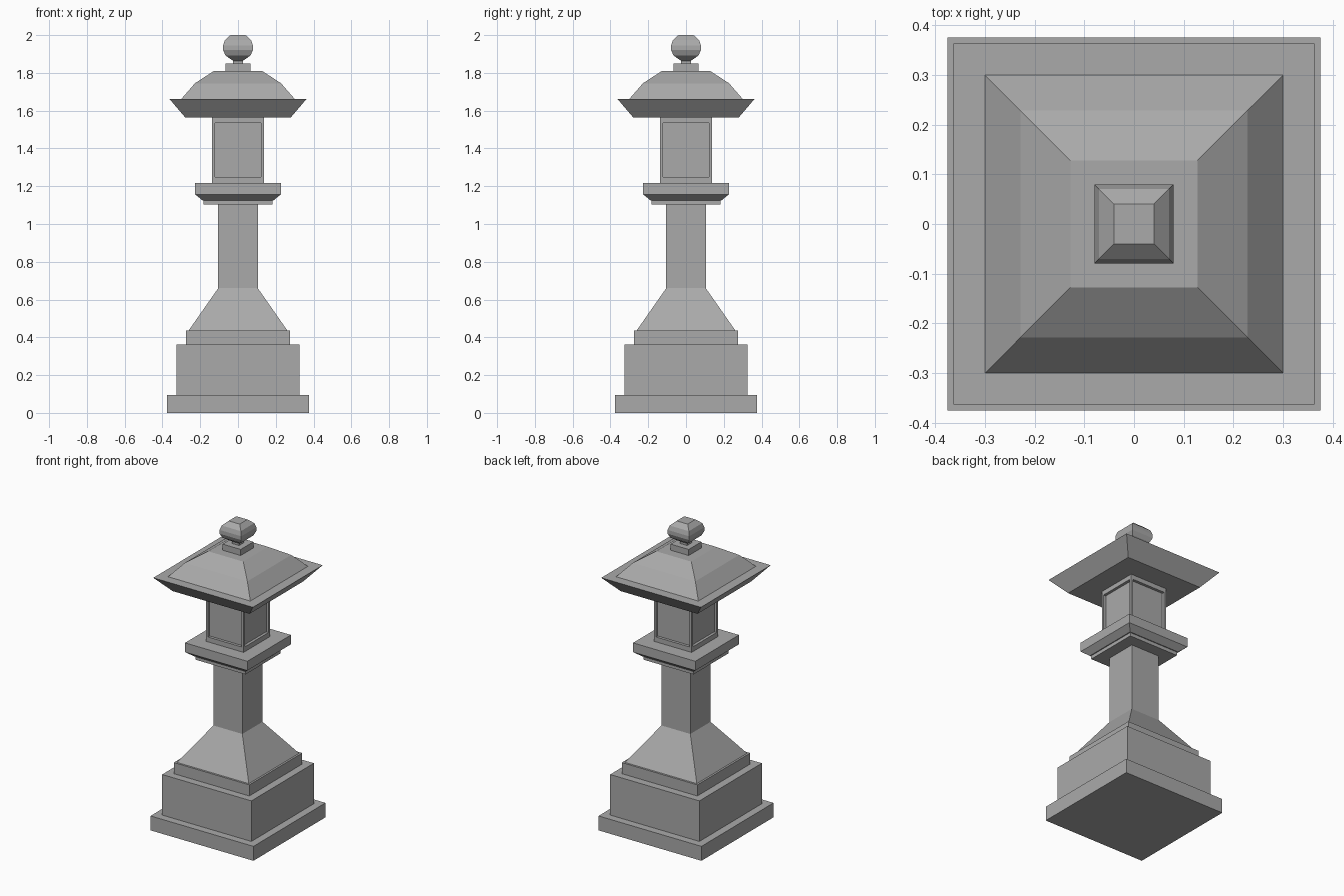
import bpy, bmesh

if "Cube" in bpy.data.objects:
    bpy.data.objects.remove(bpy.data.objects["Cube"])

# Dark stone for every part
stone = bpy.data.materials.new("dark_stone")
stone.diffuse_color = (.4, .4, .4, 1)
stone.use_nodes = True
stone.node_tree.nodes["Principled BSDF"].inputs["Base Color"].default_value = stone.diffuse_color


def square_stack(name, profile, recess=None):
    """Closed solid of square rings from (half width, z) pairs.
    recess = (side margin, depth) sinks a panel into every side face."""
    bm = bmesh.new()
    rings = [[bm.verts.new((sx * h, sy * h, z))
              for sx, sy in ((-1, -1), (1, -1), (1, 1), (-1, 1))]
             for h, z in profile]
    bm.faces.new(rings[0][::-1])
    bm.faces.new(rings[-1])
    sides = []
    for lo, hi in zip(rings, rings[1:]):
        for i in range(4):
            j = (i + 1) % 4
            sides.append(bm.faces.new((lo[i], lo[j], hi[j], hi[i])))
    bm.normal_update()
    if recess:
        margin, depth = recess
        bmesh.ops.inset_individual(bm, faces=sides, thickness=margin)
        bm.normal_update()
        for f in sides:
            n = f.normal.copy()
            new = bmesh.ops.extrude_discrete_faces(bm, faces=[f])["faces"][0]
            bmesh.ops.translate(bm, verts=new.verts, vec=-n * depth)
    bmesh.ops.recalc_face_normals(bm, faces=bm.faces)
    mesh = bpy.data.meshes.new(name)
    bm.to_mesh(mesh)
    bm.free()
    mesh.materials.append(stone)
    obj = bpy.data.objects.new(name, mesh)
    bpy.context.collection.objects.link(obj)
    return obj


# Stepped base
square_stack("base_slab", [(.375, 0), (.375, .095)])
square_stack("base_block", [(.325, .095), (.325, .362)])
square_stack("base_step", [(.275, .362), (.275, .435)])

# Sloped foot and straight post
square_stack("post", [(.262, .435), (.105, .66), (.105, 1.105)])

# Platform under the light box
square_stack("platform_collar", [(.182, 1.102), (.182, 1.125)])
square_stack("platform", [(.188, 1.125), (.227, 1.157), (.227, 1.218)])

# Light box with a sunken panel on all four sides
box = square_stack("light_box", [(.137, 1.218), (.137, 1.565)], recess=(.022, .018))
for v in box.data.vertices:  # taller rails above and below the panels
    if 1.225 < v.co.z < 1.56:
        v.co.z = 1.25 if v.co.z < 1.4 else 1.535

# Roof: undercut eaves, flat rim, two-pitch slope
square_stack("roof", [(.28, 1.565), (.363, 1.662), (.3, 1.662),
                      (.228, 1.745), (.128, 1.81)])

# Finial: plinth, neck and faceted square ball
square_stack("finial_plinth", [(.066, 1.81), (.066, 1.85)])
square_stack("finial_ball", [(.026, 1.85), (.026, 1.864), (.066, 1.892),
                             (.079, 1.92), (.079, 1.945), (.07, 1.973), (.04, 2.0)])
